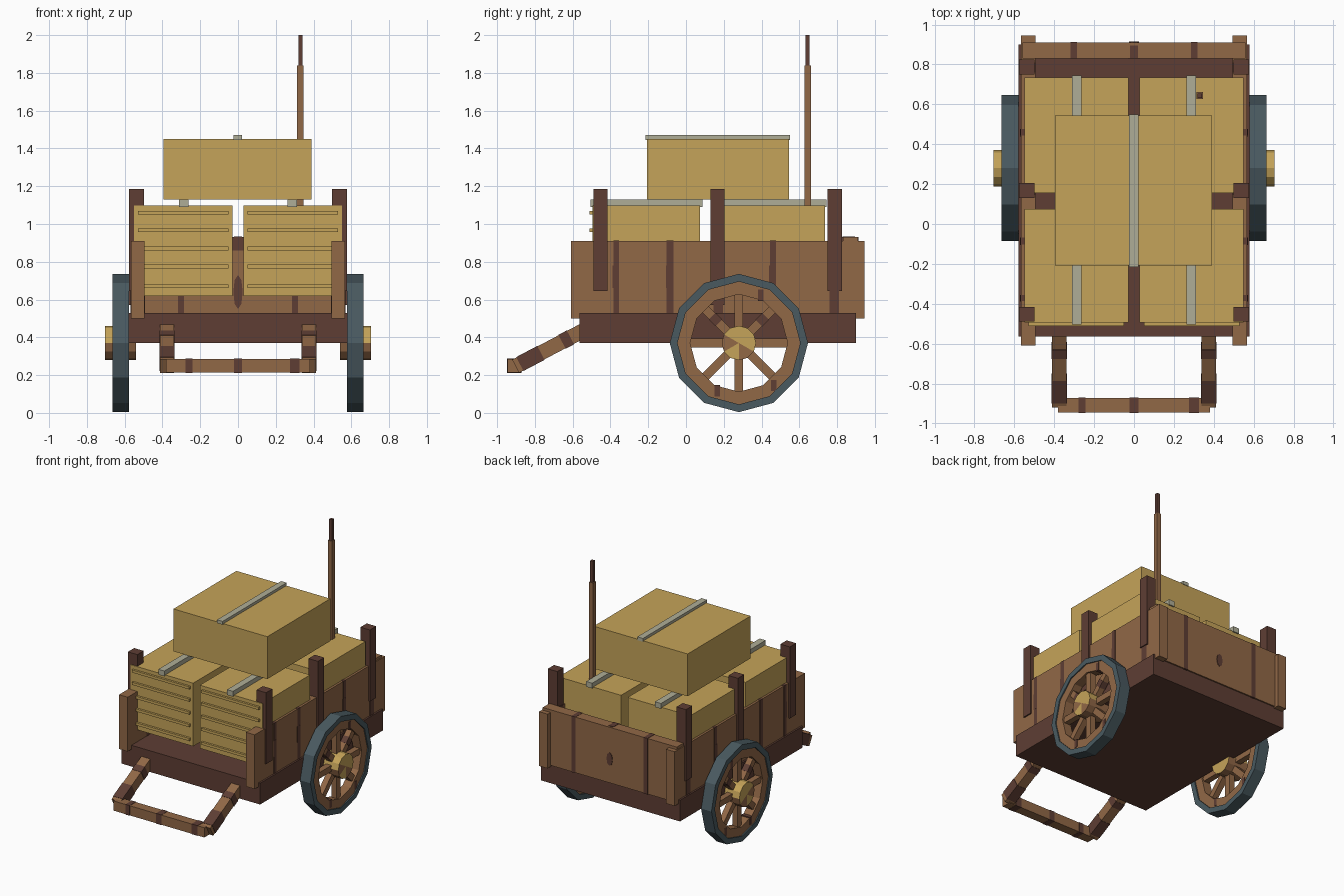
import bpy, bmesh, math
from mathutils import Matrix, Vector

if "Cube" in bpy.data.objects:
    bpy.data.objects.remove(bpy.data.objects["Cube"])


def material(name, rgb):
    m = bpy.data.materials.new(name)
    m.diffuse_color = (*rgb, 1)
    m.use_nodes = True
    m.node_tree.nodes["Principled BSDF"].inputs["Base Color"].default_value = m.diffuse_color
    return m


WOOD = material("warm wood", (0.285, 0.138, 0.062))
DARK = material("dark wood", (0.112, 0.048, 0.034))
CRATE = material("straw yellow", (0.56, 0.37, 0.10))
STRAP = material("pale strap", (0.43, 0.42, 0.31))
TYRE = material("slate iron", (0.068, 0.102, 0.118))


def finish(name, bm, *mats):
    bmesh.ops.recalc_face_normals(bm, faces=bm.faces[:])
    me = bpy.data.meshes.new(name)
    bm.to_mesh(me)
    bm.free()
    for m in mats:
        me.materials.append(m)
    ob = bpy.data.objects.new(name, me)
    bpy.context.collection.objects.link(ob)
    return ob


def boxes(name, mat, *spans):
    """One object made of boxes given as (x0, x1, y0, y1, z0, z1)."""
    bm = bmesh.new()
    for x0, x1, y0, y1, z0, z1 in spans:
        centre = Vector(((x0 + x1) / 2, (y0 + y1) / 2, (z0 + z1) / 2))
        m = Matrix.Translation(centre) @ Matrix.Diagonal((x1 - x0, y1 - y0, z1 - z0, 1))
        bmesh.ops.create_cube(bm, size=1, matrix=m)
    return finish(name, bm, mat)


def mirrored(spans):
    return list(spans) + [(-b, -a, *rest) for a, b, *rest in spans]


def beam(bm, a, b, width, depth):
    """Box running from a to b; width lies along x for beams in the yz plane."""
    a, b = Vector(a), Vector(b)
    d = (b - a).normalized()
    side = Vector((1, 0, 0))
    rot = Matrix((side, d.cross(side), d)).transposed().to_4x4()
    m = Matrix.Translation((a + b) / 2) @ rot @ Matrix.Diagonal((width, depth, (b - a).length, 1))
    bmesh.ops.create_cube(bm, size=1, matrix=m)


def knot(name, y, z, w, h):
    """Thin six-sided grain knot facing along y."""
    m = (Matrix.Translation((0, y, z)) @ Matrix.Diagonal((w, 1, h, 1))
         @ Matrix.Rotation(math.pi / 2, 4, 'X'))
    bm = bmesh.new()
    bmesh.ops.create_cone(bm, cap_ends=True, segments=8, radius1=1, radius2=1,
                          depth=0.006, matrix=m)
    finish(name, bm, DARK)


# Cart body
boxes("cart_bed", DARK, (-0.58, 0.58, -0.565, 0.90, 0.37, 0.53))
boxes("side_boards", WOOD, *mirrored([(0.495, 0.567, -0.61, 0.945, 0.50, 0.91)]))
boxes("tail_board", WOOD, (-0.56, 0.56, 0.83, 0.91, 0.51, 0.93))
boxes("stakes", DARK, *mirrored([(0.498, 0.577, -0.49, -0.415, 0.645, 1.185),
                                 (0.498, 0.577, 0.13, 0.205, 0.57, 1.185),
                                 (0.498, 0.577, 0.75, 0.825, 0.645, 1.185)]))

# Dark grain stripes wrapped round the boards
stripes = []
for y, w in ((-0.37, 0.03), (-0.085, 0.035), (0.17, 0.05), (0.46, 0.033), (0.785, 0.05)):
    stripes += [(0.493, 0.570, y - w / 2, y + w / 2, 0.498, 0.912),
                (0.493, 0.5705, y - w / 2 - 0.004, y + w / 2, 0.66, 0.78)]
boxes("side_grain", DARK, *mirrored(stripes))
boxes("tail_grain", DARK, *mirrored([(0.285, 0.318, 0.827, 0.913, 0.508, 0.932)]),
      (-0.03, 0.03, 0.827, 0.832, 0.86, 0.932), (-0.02, 0.02, 0.828, 0.895, 0.925, 0.933))
knot("knot_back", 0.911, 0.69, 0.025, 0.05)
knot("knot_inside", 0.829, 0.64, 0.025, 0.09)

# Lower crates with straps, and one crate on top
boxes("lower_crates", CRATE, *mirrored([(0.028, 0.55, -0.495, 0.075, 0.62, 1.097),
                                        (0.028, 0.55, 0.155, 0.735, 0.62, 1.097)]))
boxes("lower_straps", STRAP, *mirrored([(0.262, 0.312, -0.505, 0.088, 1.09, 1.13),
                                        (0.262, 0.312, 0.148, 0.745, 1.09, 1.13)]))
boxes("crate_ridges", CRATE, *mirrored([(0.05, 0.53, -0.511, -0.49, z - 0.01, z + 0.01)
                                        for z in (1.06, 0.967, 0.87, 0.775, 0.67)]))
boxes("top_crate", CRATE, (-0.395, 0.39, -0.207, 0.545, 1.13, 1.45))
boxes("top_strap", STRAP, (-0.025, 0.022, -0.215, 0.55, 1.445, 1.47))

# Upright pole
boxes("pole", WOOD, (0.313, 0.347, 0.627, 0.661, 1.05, 1.84))
boxes("pole_tip", DARK, (0.319, 0.342, 0.632, 0.655, 1.83, 2.0))

# Pull handle
bm, band = bmesh.new(), bmesh.new()
tip, root = Vector((0, -0.902, 0.247)), Vector((0, -0.53, 0.443))
for s in (-1, 1):
    off = Vector((s * 0.375, 0, 0))
    beam(bm, tip + off, root + off, 0.074, 0.078)
    for t0, t1 in ((0.06, 0.36), (0.66, 0.78)):
        beam(band, tip.lerp(root, t0) + off, tip.lerp(root, t1) + off, 0.079, 0.083)
finish("handle_arms", bm, WOOD)
finish("handle_arm_grain", band, DARK)
boxes("handle_bar", WOOD, (-0.38, 0.38, -0.945, -0.873, 0.213, 0.286))
boxes("handle_bar_grain", DARK, *[(x - w, x + w, -0.947, -0.871, 0.211, 0.288)
                                  for x, w in ((-0.26, 0.018), (0, 0.022), (0.3, 0.025))])

# Wheels
CY, CZ = 0.28, 0.37


def ring(name, mat, x0, x1, r_out, r_in, n=12):
    bm = bmesh.new()
    loops = []
    for x, r in ((x0, r_out), (x1, r_out), (x1, r_in), (x0, r_in)):
        loops.append([bm.verts.new((x, CY + r * math.sin(2 * math.pi * i / n),
                                    CZ + r * math.cos(2 * math.pi * i / n))) for i in range(n)])
    for k in range(4):
        a, b = loops[k], loops[(k + 1) % 4]
        for i in range(n):
            j = (i + 1) % n
            bm.faces.new((a[i], a[j], b[j], b[i]))
    return finish(name, bm, mat)


for side, s in (("right", 1), ("left", -1)):
    ring(side + "_tyre", TYRE, s * 0.578, s * 0.665, 0.366, 0.325)
    ring(side + "_rim", WOOD, s * 0.588, s * 0.657, 0.328, 0.258)
    boxes(side + "_rim_grain", DARK,
          *[(min(s * 0.586, s * 0.659), max(s * 0.586, s * 0.659),
             CY + y - 0.014, CY + y + 0.014, CZ + z - 0.03, CZ + z + 0.03)
            for y, z in ((-0.115, -0.253), (0.185, -0.225), (0.115, 0.253))])

    # Eight spokes, with dark grain on two of them
    spokes, grain = bmesh.new(), bmesh.new()
    for i in range(8):
        a = i * math.pi / 4
        d = Vector((0, math.sin(a), math.cos(a)))
        c = Vector((s * 0.622, CY, CZ))
        beam(spokes, c + d * 0.05, c + d * 0.27, 0.045, 0.046)
        if i in (1, 7):
            beam(grain, c + d * 0.15, c + d * 0.20, 0.05, 0.05)
    finish(side + "_spokes", spokes, WOOD)
    finish(side + "_spoke_grain", grain, DARK)

    # Hub: straw coloured with wooden patches below and on the cap
    hub = bmesh.new()
    m = Matrix.Translation((s * 0.622, CY, CZ)) @ Matrix.Rotation(math.pi / 2, 4, 'Y')
    bmesh.ops.create_cone(hub, cap_ends=True, cap_tris=True, segments=12, radius1=0.091,
                          radius2=0.091, depth=0.166, matrix=m)
    for f in hub.faces:
        c = f.calc_center_median()
        cap = abs(c.x) > 0.70
        outside = abs(c.x) > 0.60
        ang = math.degrees(math.atan2(c.z - CZ, c.y - CY)) % 360
        if (cap and (160 < ang < 200 or 270 < ang < 330)) or \
                (outside and not cap and c.z < CZ + 0.01):
            f.material_index = 1
    finish(side + "_hub", hub, CRATE, WOOD)
